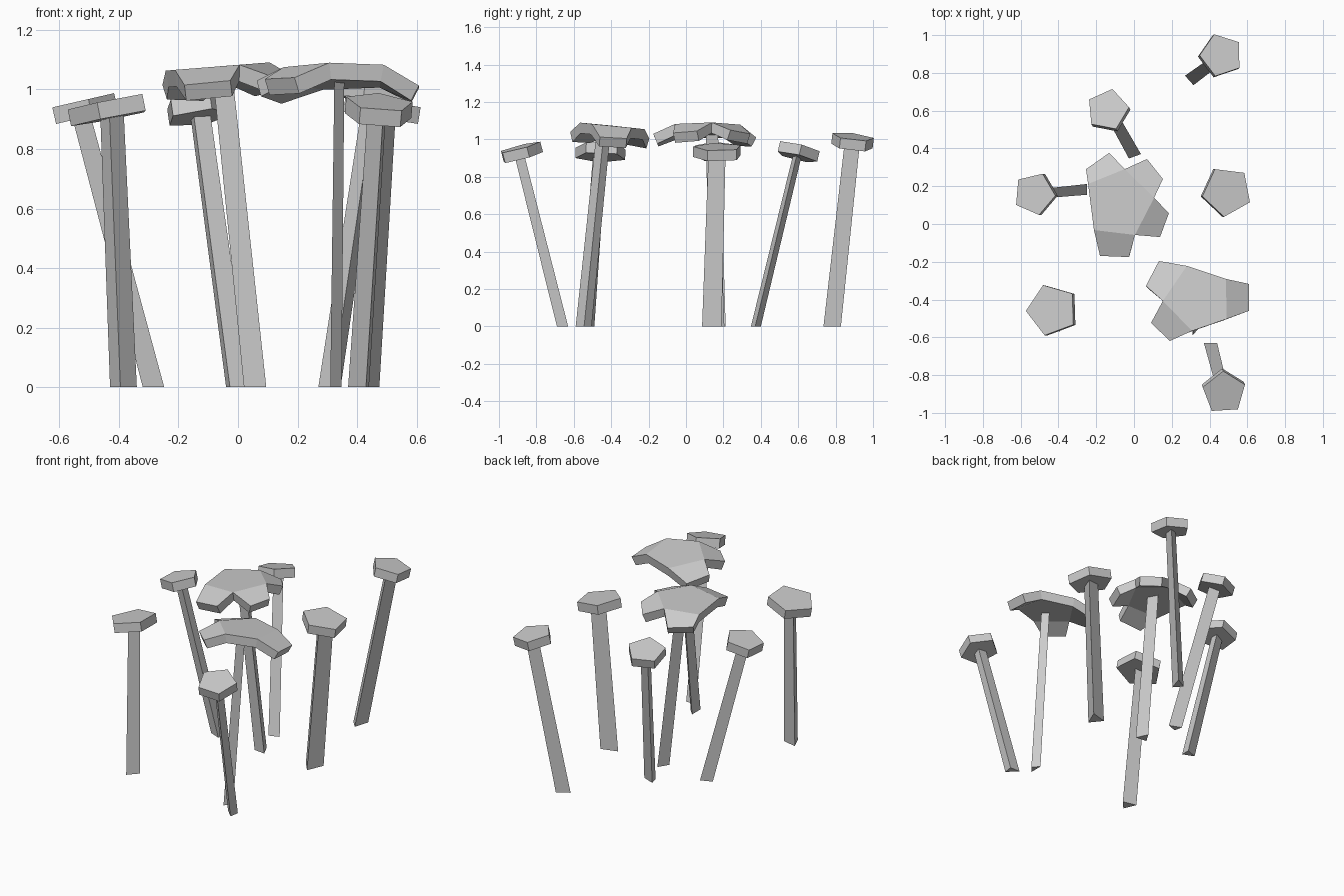
import bpy
from math import cos, sin, radians
from mathutils import Vector

if "Cube" in bpy.data.objects:
    bpy.data.objects.remove(bpy.data.objects["Cube"])

THICK = 0.057


def make_object(name, verts, faces):
    mesh = bpy.data.meshes.new(name)
    mesh.from_pydata([tuple(v) for v in verts], [], faces)
    mesh.update()
    obj = bpy.data.objects.new(name, mesh)
    bpy.context.collection.objects.link(obj)
    return obj


def stem(name, base, top):
    # leaning three-sided stalk, slightly narrower at the top
    low = [Vector((x, y, 0)) for x, y in base]
    mid = sum(low, Vector()) / 3
    high = [Vector(top) + (p - mid) * 0.88 for p in low]
    make_object(name, low + high, [(2, 1, 0), (3, 4, 5)] +
                [(i, (i + 1) % 3, (i + 1) % 3 + 3, i + 3) for i in range(3)])


def small_cap(name, center, radius, angle, tilt):
    # five-sided disc, facing along the tilted axis
    normal = Vector((tilt[0], tilt[1], 1)).normalized()
    turn = Vector((0, 0, 1)).rotation_difference(normal)
    top = []
    for i in range(5):
        a = radians(angle + 72 * i)
        top.append(Vector(center) + turn @ Vector((radius * cos(a), radius * sin(a), 0)))
    low = [p - normal * THICK for p in top]
    make_object(name, low + top, [(4, 3, 2, 1, 0), (5, 6, 7, 8, 9)] +
                [(i, (i + 1) % 5, (i + 1) % 5 + 5, i + 5) for i in range(5)])
    return Vector(center) - normal * 0.045


def lobed_cap(name, core, lobes):
    # five-sided plate with drooping flaps on some edges; core runs counter-clockwise
    verts, faces = list(core), [tuple(range(5))]
    for edge, (p, q) in lobes.items():
        n = len(verts)
        verts += [p, q]
        faces.append(((edge + 1) % 5, edge, n, n + 1))
    obj = make_object(name, verts, faces)
    mod = obj.modifiers.new("thickness", 'SOLIDIFY')
    mod.thickness = THICK
    mod.offset = -1


# small mushrooms: stem base triangle, cap top centre, radius, angle, tilt
small = {
    "back": ([(.27, .785), (.315, .735), (.345, .828)], (.463, .894, 1.015), .117, 37, (.16, .12)),
    "back_left": ([(-.04, .40), (-.027, .347), (.037, .37)], (-.14, .605, .96), .115, 6, (-.14, .24)),
    "left": ([(-.32, .185), (-.248, .155), (-.248, .212)], (-.528, .16, .962), .115, -5, (-.23, 0)),
    "right": ([(.37, .16), (.43, .086), (.475, .19)], (.493, .172, .96), .135, 47, (.16, 0)),
    "front_left": ([(-.43, -.49), (-.395, -.57), (-.34, -.51)], (-.435, -.455, .96), .14, 38, (-.2, .03)),
    "front": ([(.37, -.63), (.43, -.69), (.44, -.63)], (.477, -.893, .958), .118, 21, (.09, -.26)),
}
for name, (base, center, radius, angle, tilt) in small.items():
    stem(name + "_stem", base, small_cap(name + "_cap", center, radius, angle, tilt))

# large middle mushroom
lobed_cap("middle_lobed_cap",
          [(-.048, .291, 1.079), (-.243, .212, 1.063), (-.212, -.032, 1.066),
           (.005, -.058, 1.083), (.106, .138, 1.091)],
          {0: ((-.132, .376, 1.01), (-.254, .29, 1.015)),
           2: ((-.18, -.169, 1.015), (-.026, -.175, 1.03)),
           3: ((.138, -.069, 1.035), (.185, .058, 1.045)),
           4: ((.153, .238, 1.05), (.069, .344, 1.03))})
stem("middle_stem", [(.02, .14), (.095, .13), (.06, .205)], (-.05, .13, 1.04))

# large front right mushroom
lobed_cap("front_right_lobed_cap",
          [(.28, -.222, 1.055), (.153, -.407, 1.075), (.307, -.566, 1.09),
           (.49, -.503, 1.083), (.487, -.291, 1.062)],
          {0: ((.132, -.196, 1.005), (.063, -.328, 1.03)),
           1: ((.09, -.524, 1.035), (.19, -.619, 1.04)),
           3: ((.608, -.46, 1.013), (.608, -.317, 1.005))})
stem("front_right_stem", [(.31, -.59), (.348, -.545), (.31, -.505)], (.335, -.44, 1.04))
